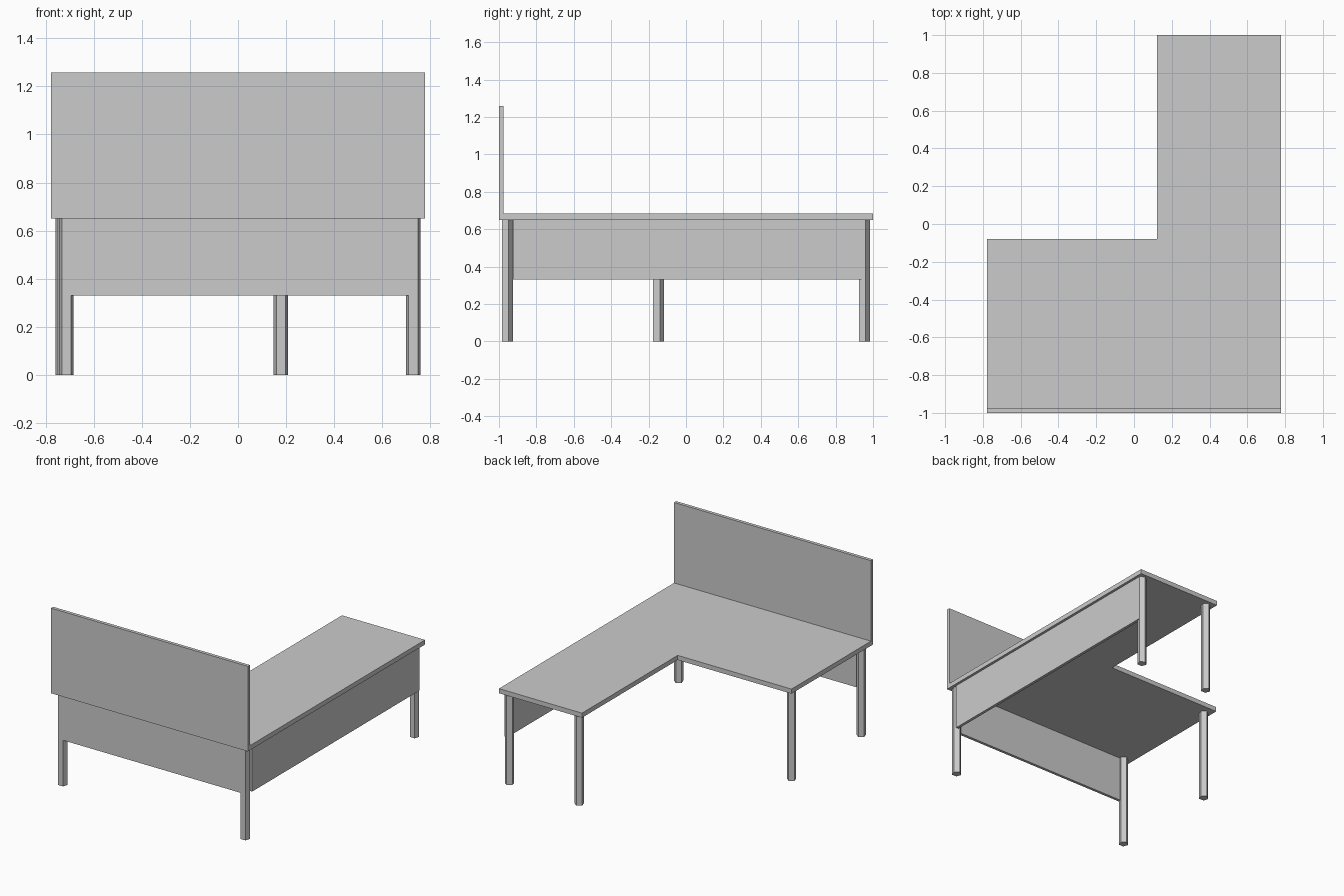
import bpy, bmesh, math

if "Cube" in bpy.data.objects:
    bpy.data.objects.remove(bpy.data.objects["Cube"])

Z_UNDER, Z_TOP = 0.65, 0.683


def prism(name, outline, z0, z1):
    """Extrude a flat outline (counter-clockwise) from z0 to z1."""
    bm = bmesh.new()
    face = bm.faces.new([bm.verts.new((x, y, z0)) for x, y in outline])
    ext = bmesh.ops.extrude_face_region(bm, geom=[face])
    for v in ext["geom"]:
        if isinstance(v, bmesh.types.BMVert):
            v.co.z = z1
    bmesh.ops.recalc_face_normals(bm, faces=bm.faces)
    mesh = bpy.data.meshes.new(name)
    bm.to_mesh(mesh)
    bm.free()
    obj = bpy.data.objects.new(name, mesh)
    bpy.context.collection.objects.link(obj)
    return obj


def box(name, x0, x1, y0, y1, z0, z1):
    return prism(name, [(x0, y0), (x1, y0), (x1, y1), (x0, y1)], z0, z1)


# L-shaped worktop
prism("worktop", [(-0.778, -1), (0.778, -1), (0.778, 1),
                  (0.122, 1), (0.122, -0.08), (-0.778, -0.08)], Z_UNDER, Z_TOP)

# Privacy screen standing on the front edge
box("privacy_screen", -0.778, 0.778, -1, -0.976, Z_TOP, 1.258)

# Modesty panels under the front and right edges
box("front_modesty_panel", -0.733, 0.749, -0.984, -0.964, 0.33, Z_UNDER)
box("right_modesty_panel", 0.74, 0.76, -0.926, 0.961, 0.33, Z_UNDER)

# Five-sided legs, one flat side to the front
R = 0.032
legs = {
    "front_left_leg": (-0.714, -0.958),
    "front_right_leg": (0.729, -0.958),
    "back_right_leg": (0.729, 0.951),
    "back_inner_leg": (0.178, 0.951),
    "left_return_leg": (-0.729, -0.15),
}
for name, (cx, cy) in legs.items():
    ring = [math.radians(90 + 72 * i) for i in range(5)]
    prism(name, [(cx + R * math.cos(a), cy + R * math.sin(a)) for a in ring], 0, Z_UNDER)
